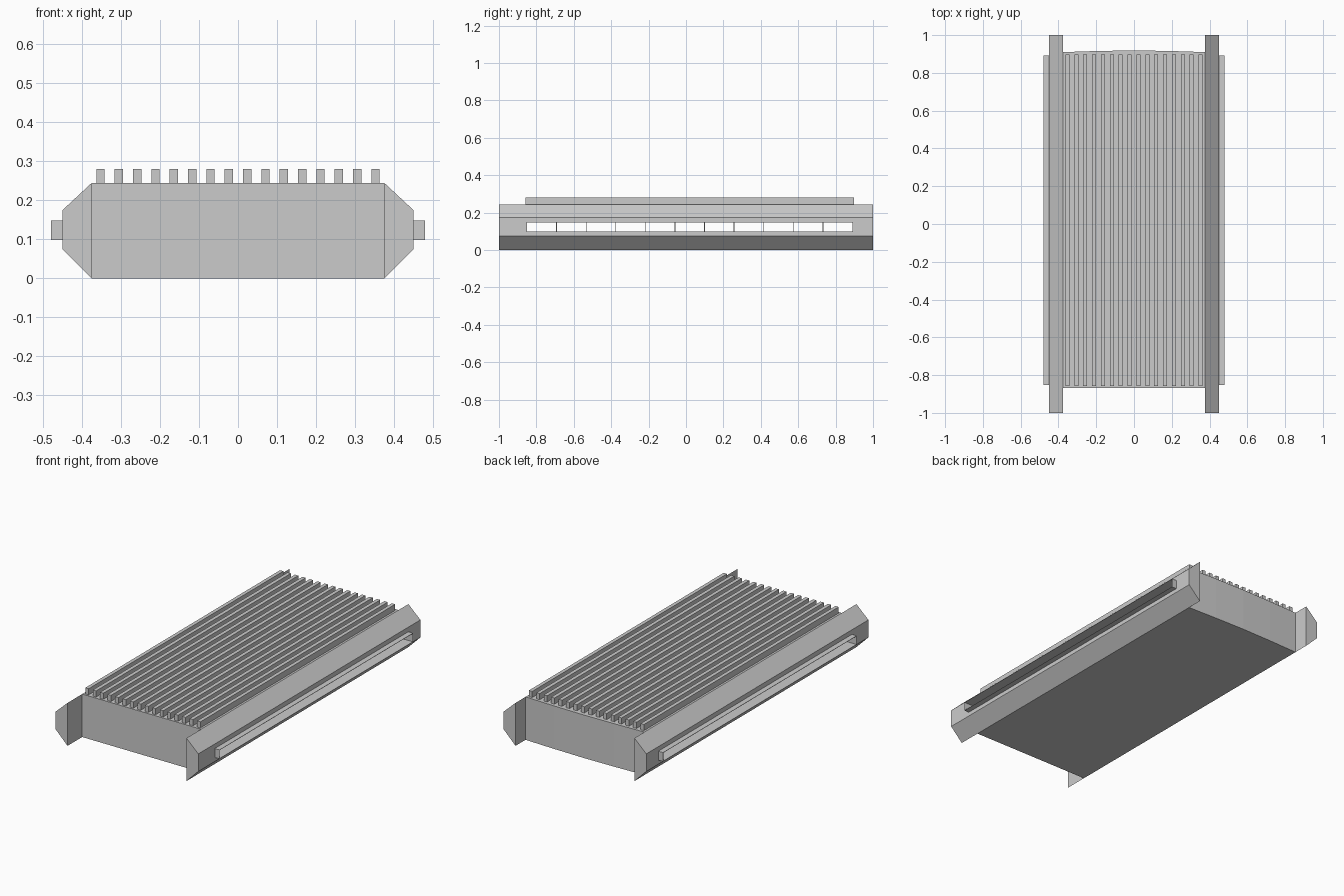
import bpy, bmesh
from mathutils import Vector

if "Cube" in bpy.data.objects:
    bpy.data.objects.remove(bpy.data.objects["Cube"])

Y0, Y1 = -0.85, 0.89      # side slot extent
Z0, Z1 = 0.10, 0.147


def finish(name, bm):
    bmesh.ops.recalc_face_normals(bm, faces=bm.faces)
    mesh = bpy.data.meshes.new(name)
    bm.to_mesh(mesh)
    bm.free()
    ob = bpy.data.objects.new(name, mesh)
    bpy.context.collection.objects.link(ob)
    return ob


def prism(name, pts, direction):
    """Extrude a closed outline of 3D points along a direction."""
    bm = bmesh.new()
    face = bm.faces.new([bm.verts.new(p) for p in pts])
    ext = bmesh.ops.extrude_face_region(bm, geom=[face], use_keep_orig=True)
    vs = [g for g in ext["geom"] if isinstance(g, bmesh.types.BMVert)]
    bmesh.ops.translate(bm, verts=vs, vec=Vector(direction))
    return finish(name, bm)


def box(name, x, y, z):
    pts = [(x[0], y[0], z[0]), (x[1], y[0], z[0]), (x[1], y[1], z[0]), (x[0], y[1], z[0])]
    return prism(name, pts, (0, 0, z[1] - z[0]))


slot = box("slot_cutter", (-0.6, 0.6), (Y0, Y1), (Z0, Z1))
slot.hide_render = True
cut_parts = []

# Main housing with a slightly bowed four-panel back
outline = [(-0.375, -0.868, 0), (0.375, -0.868, 0), (0.375, 0.91, 0), (0.19, 0.916, 0),
           (0, 0.919, 0), (-0.19, 0.916, 0), (-0.375, 0.91, 0)]
cut_parts.append(prism("housing", outline, (0, 0, 0.245)))

for side, s in (("right", 1), ("left", -1)):
    # Chamfered side rail
    profile = [(0.375, 0), (0.45, 0.075), (0.45, 0.175), (0.375, 0.245)]
    cut_parts.append(prism(f"{side}_rail", [(s * x, -1, z) for x, z in profile], (0, 2, 0)))
    # Thin frame around the side slot
    t = 0.002
    xs = sorted((s * 0.45, s * 0.48))
    cut_parts.append(box(f"{side}_slot_frame", xs, (Y0 - t, Y1 + t), (Z0 - t, Z1 + t)))

# Cut the slot right through from side to side
for ob in cut_parts:
    mod = ob.modifiers.new("slot", "BOOLEAN")
    mod.object = slot
    mod.operation = "DIFFERENCE"
    mod.solver = "EXACT"
    bpy.context.view_layer.objects.active = ob
    bpy.ops.object.modifier_apply(modifier=mod.name)
bpy.data.objects.remove(slot)

# Lengthwise cooling fins on top
for i in range(16):
    x = -0.3525 + i * 0.047
    box(f"top_fin_{i + 1}", (x - 0.0105, x + 0.0105), (-0.857, 0.897), (0.245, 0.28))

# Thin cross ribs inside the slot
for i in range(1, 11):
    y = Y0 + (Y1 - Y0) * i / 11
    box(f"inner_rib_{i}", (-0.375, 0.375), (y - 0.002, y + 0.002), (Z0, Z1))
